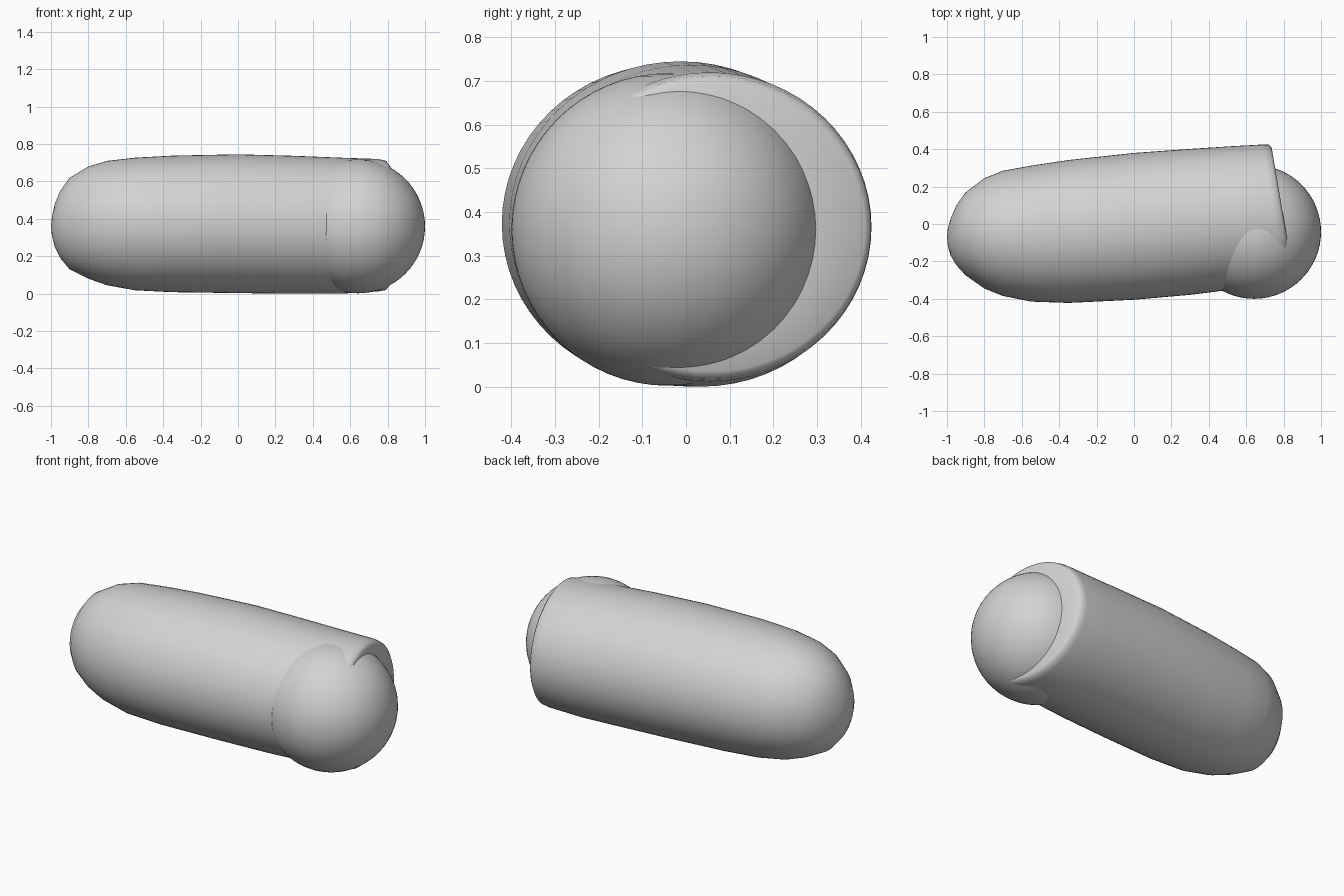
import bpy
import bmesh
from math import sin, cos, tau, radians

default = bpy.data.objects.get("Cube")
if default:
    bpy.data.objects.remove(default, do_unlink=True)

# Single plain grey finish
grey = bpy.data.materials.new("plain_grey")
grey.use_nodes = True
grey.diffuse_color = (0.65, 0.65, 0.65, 1)
grey.node_tree.nodes["Principled BSDF"].inputs["Base Color"].default_value = (0.65, 0.65, 0.65, 1)


def finish(name, bm, angle):
    """Turn a bmesh into a smooth shaded, coloured object."""
    bmesh.ops.recalc_face_normals(bm, faces=bm.faces)
    mesh = bpy.data.meshes.new(name)
    bm.to_mesh(mesh)
    bm.free()
    mesh.materials.append(grey)
    obj = bpy.data.objects.new(name, mesh)
    bpy.context.collection.objects.link(obj)
    bpy.ops.object.select_all(action="DESELECT")
    obj.select_set(True)
    bpy.context.view_layer.objects.active = obj
    bpy.ops.object.shade_smooth_by_angle(angle=radians(angle))
    return obj


# Body outline stations: x, front y, back y, bottom z, top z
stations = [
    (-0.995, -0.12, -0.02, 0.31, 0.41),
    (-0.98, -0.17, 0.03, 0.25, 0.48),
    (-0.95, -0.22, 0.10, 0.19, 0.55),
    (-0.9, -0.275, 0.17, 0.13, 0.62),
    (-0.8, -0.345, 0.245, 0.08, 0.68),
    (-0.7, -0.385, 0.285, 0.045, 0.71),
    (-0.55, -0.415, 0.312, 0.018, 0.727),
    (-0.35, -0.422, 0.342, 0.008, 0.738),
    (0, -0.405, 0.38, 0.003, 0.745),
    (0.3, -0.378, 0.4, 0, 0.737),
    (0.55, -0.345, 0.415, 0, 0.727),
    (0.75, -0.315, 0.425, 0.012, 0.72),
    (0.785, -0.31, 0.424, 0.018, 0.712),
    (0.797, -0.295, 0.41, 0.035, 0.695),
    (0.797, -0.16, 0.275, 0.15, 0.58),
]
SIDES = 64


def add_ring(bm, station):
    """Elliptical ring that leans towards the slanted open end."""
    x, front, back, low, high = station
    mid_y, mid_z = (front + back) / 2, (low + high) / 2
    lean = 0.17 * min(max((x - 0.1) / 0.65, 0), 1)
    ring = []
    for i in range(SIDES):
        a = tau * i / SIDES
        y = mid_y + (back - front) / 2 * cos(a)
        z = mid_z + (high - low) / 2 * sin(a)
        slant = lean * (max(y, -0.1) - 0.05)
        ring.append(bm.verts.new((x - slant, y, z)))
    return ring


# Long rounded body, closed by a tip and by a recessed end behind the ball
bm = bmesh.new()
rings = [add_ring(bm, s) for s in stations]
for a, b in zip(rings, rings[1:]):
    for i in range(SIDES):
        j = (i + 1) % SIDES
        bm.faces.new((a[i], a[j], b[j], b[i]))
tip = bm.verts.new((-1, -0.07, 0.36))
for i in range(SIDES):
    bm.faces.new((tip, rings[0][i], rings[0][(i + 1) % SIDES]))
bm.faces.new(rings[-1])
finish("body", bm, 50)

# Ball seated in the end of the body
bm = bmesh.new()
bmesh.ops.create_uvsphere(bm, u_segments=64, v_segments=32, radius=0.358)
bmesh.ops.translate(bm, verts=bm.verts, vec=(0.642, -0.042, 0.36))
finish("end_ball", bm, 60)
